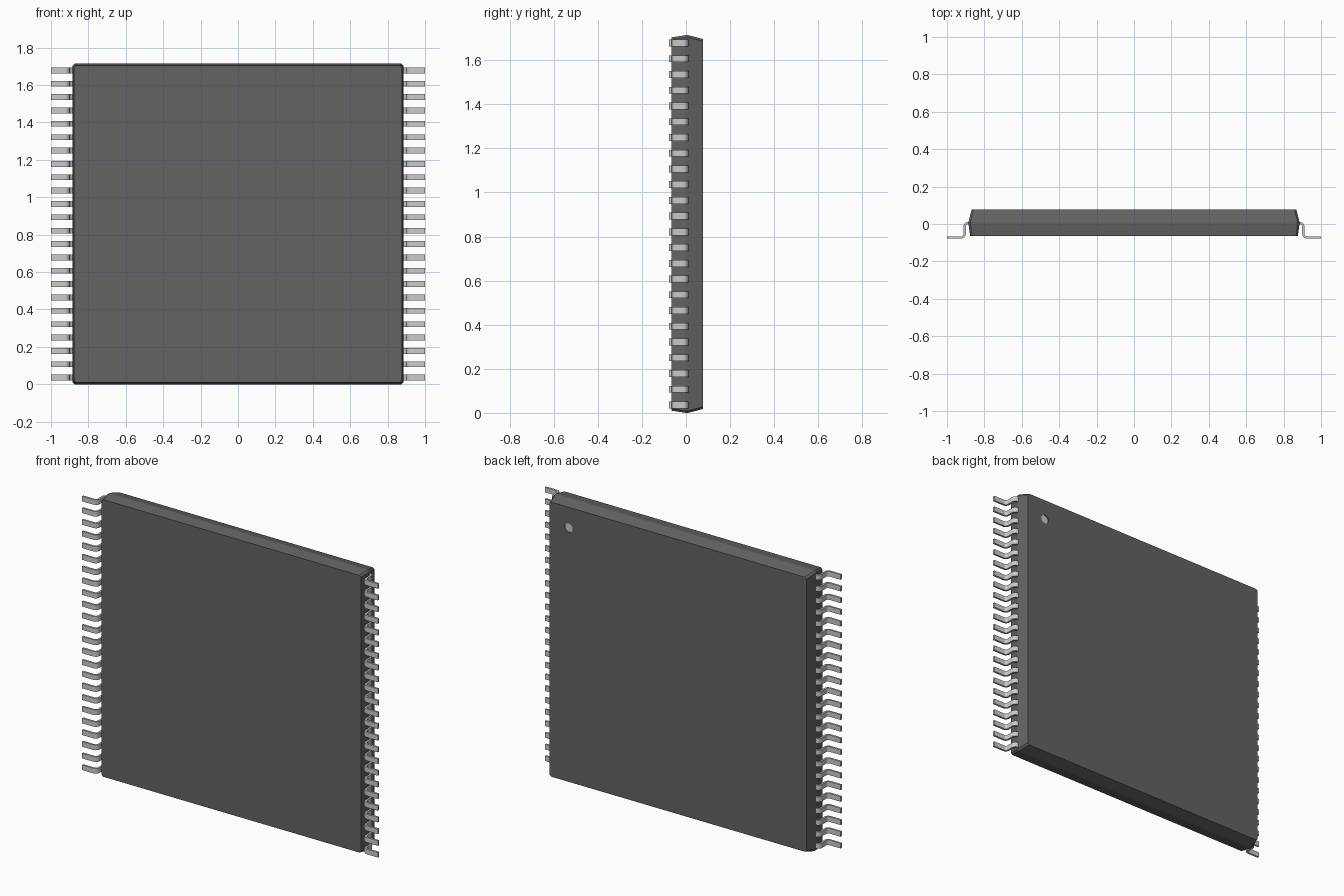
import bpy, bmesh
from math import sin, cos, radians, pi

if "Cube" in bpy.data.objects:
    bpy.data.objects.remove(bpy.data.objects["Cube"])

ZC = 0.857          # mid height of the package
PITCH = 0.0714      # lead spacing
COUNT = 24


def material(name, v):
    m = bpy.data.materials.new(name)
    m.diffuse_color = (v, v, v * 0.98, 1)
    m.use_nodes = True
    m.node_tree.nodes["Principled BSDF"].inputs["Base Color"].default_value = m.diffuse_color
    return m


def make_object(name, bm, mat=None):
    bmesh.ops.recalc_face_normals(bm, faces=bm.faces[:])
    me = bpy.data.meshes.new(name)
    bm.to_mesh(me)
    bm.free()
    ob = bpy.data.objects.new(name, me)
    bpy.context.collection.objects.link(ob)
    if mat:
        me.materials.append(mat)
    return ob


def loft(rings):
    """Skin a list of closed point rings and cap both ends."""
    bm = bmesh.new()
    loops = [[bm.verts.new(p) for p in r] for r in rings]
    n = len(loops[0])
    for a, b in zip(loops, loops[1:]):
        for i in range(n):
            j = (i + 1) % n
            bm.faces.new((a[i], a[j], b[j], b[i]))
    bm.faces.new(loops[0])
    bm.faces.new(loops[-1])
    return bm


def cylinder(name, x, z, r, y0, y1, mat=None):
    rings = [[(x + r * cos(2 * pi * i / 32), y, z + r * sin(2 * pi * i / 32))
              for i in range(32)] for y in (y0, y1)]
    return make_object(name, loft(rings), mat)


dark = material("dark_resin", 0.125)
silver = material("tinned_metal", 0.6)


# Body: two tapered halves meeting at a thin parting band
def section(y, hx, hz, c=0.01):
    pts = [(hx, hz - c), (hx - c, hz), (c - hx, hz), (-hx, hz - c),
           (-hx, c - hz), (c - hx, -hz), (hx - c, -hz), (hx, c - hz)]
    return [(x, y, ZC + z) for x, z in pts]


body = make_object("package_body", loft([
    section(-0.065, 0.876, 0.847),
    section(0.000, 0.885, 0.857),
    section(0.010, 0.885, 0.857),
    section(0.078, 0.868, 0.839)]), dark)

# Pin one mark: shallow round recess with a pale floor
MX, MZ, MR = 0.739, 1.57, 0.027
cutter = cylinder("mark_cutter", MX, MZ, MR, 0.072, 0.09)
cutter.hide_render = True
cutter.hide_set(True)
cut = body.modifiers.new("mark", 'BOOLEAN')
cut.operation = 'DIFFERENCE'
cut.solver = 'EXACT'
cut.object = cutter
cylinder("pin_one_mark", MX, MZ, MR, 0.070, 0.0735, silver)


# Leads: gull-wing strip with two rounded bends, arrayed and mirrored
def lead_edge(t):
    """Outline of the strip offset by t from its centre line."""
    up, down = 0.02 + t, 0.02 - t
    pts = [(0.865, 0.006 + t)]
    for i in range(7):
        a = radians(90 - 15 * i)
        pts.append((0.885 + up * cos(a), -0.014 + up * sin(a)))
    for i in range(7):
        a = radians(180 + 15 * i)
        pts.append((0.925 + down * cos(a), -0.052 + down * sin(a)))
    pts.append((1.0, -0.072 + t))
    return pts


top, under = lead_edge(0.006), lead_edge(-0.006)
z0, hw = ZC - PITCH * (COUNT - 1) / 2, 0.0155
leads = make_object("leads", loft([
    [(a[0], a[1], z0 - hw), (a[0], a[1], z0 + hw),
     (b[0], b[1], z0 + hw), (b[0], b[1], z0 - hw)]
    for a, b in zip(top, under)]), silver)
arr = leads.modifiers.new("row", 'ARRAY')
arr.count = COUNT
arr.use_relative_offset = False
arr.use_constant_offset = True
arr.constant_offset_displace = (0, 0, PITCH)
leads.modifiers.new("both_sides", 'MIRROR')

# Smooth only the lead bends
bpy.context.view_layer.objects.active = leads
leads.select_set(True)
bpy.ops.object.shade_smooth_by_angle(angle=radians(30))
